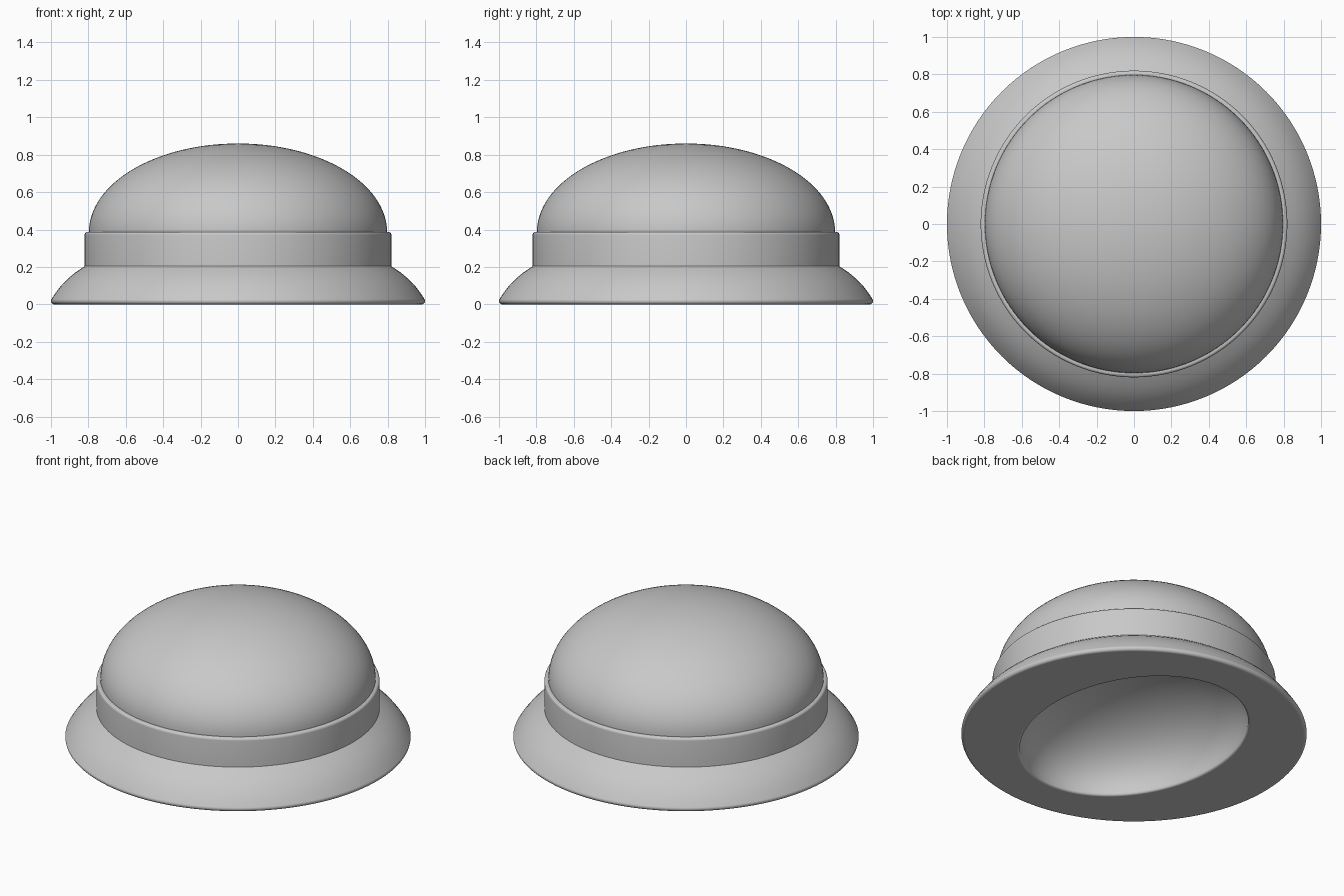
import bpy, bmesh, math

if "Cube" in bpy.data.objects:
    bpy.data.objects.remove(bpy.data.objects["Cube"])

SIDES = 128

felt = bpy.data.materials.new("light_grey")
felt.diffuse_color = (0.58, 0.58, 0.58, 1)
felt.use_nodes = True
felt.node_tree.nodes["Principled BSDF"].inputs["Base Color"].default_value = felt.diffuse_color


def loft(name, rings):
    """Skin elliptical rings (x radius, y radius, z); a zero radius makes a pole."""
    bm = bmesh.new()
    loops = []
    for rx, ry, z in rings:
        if rx < 1e-5:
            loops.append([bm.verts.new((0, 0, z))] * SIDES)
        else:
            loops.append([bm.verts.new((rx * math.cos(2 * math.pi * i / SIDES),
                                        ry * math.sin(2 * math.pi * i / SIDES), z))
                          for i in range(SIDES)])
    for a, b in zip(loops, loops[1:]):
        for i in range(SIDES):
            j = (i + 1) % SIDES
            corners = list(dict.fromkeys((a[i], a[j], b[j], b[i])))
            bm.faces.new(corners)
    mesh = bpy.data.meshes.new(name)
    bm.to_mesh(mesh)
    bm.free()
    mesh.materials.append(felt)
    ob = bpy.data.objects.new(name, mesh)
    bpy.context.collection.objects.link(ob)
    bpy.ops.object.select_all(action='DESELECT')
    ob.select_set(True)
    bpy.context.view_layer.objects.active = ob
    bpy.ops.object.shade_smooth_by_angle(angle=math.radians(35))
    return ob


def dome(rx, ry, z0, height, steps):
    """Quarter ellipsoid rings from the base up to the pole."""
    out = []
    for k in range(steps + 1):
        t = math.pi / 2 * k / steps
        c = math.cos(t) if k < steps else 0
        out.append((rx * c, ry * c, z0 + height * math.sin(t)))
    return out


def fillet(r, z, radius, start, end, steps=6):
    """Rounded corner as (radius, z) points, angles in degrees."""
    angles = [math.radians(start + (end - start) * k / steps) for k in range(steps + 1)]
    return [(r + radius * math.cos(a), z + radius * math.sin(a)) for a in angles]


def circles(profile):
    return [(r, r, z) for r, z in profile]


# Brim: shallow oval head cavity with a soft edge, flat underside, rounded lip, sloping top
cavity = dome(0.592, 0.747, 0.015, 0.39, 28)[::-1]
edge = [(r, r + 0.155, z) for r, z in fillet(0.607, 0.015, 0.015, 180, 270)[1:]]
flat = [(0.612, 0.767, 0.0), (0.975, 0.975, 0.0)]
lip = fillet(0.982, 0.018, 0.018, -90, 38, 10)
slope = [(0.975, 0.062), (0.945, 0.101), (0.91, 0.137), (0.87, 0.17), (0.82, 0.204), (0.80, 0.216)]
loft("brim", cavity + edge + flat + circles(lip + slope))

# Band: straight wall with a softened top edge
loft("band", circles([(0.79, 0.20), (0.82, 0.20)] + fillet(0.804, 0.371, 0.016, 0, 90)
                     + [(0.78, 0.387)]))

# Crown: rounded dome rising from inside the band
loft("crown", circles([(0.797, 0.37)]) + dome(0.797, 0.797, 0.386, 0.474, 32))
